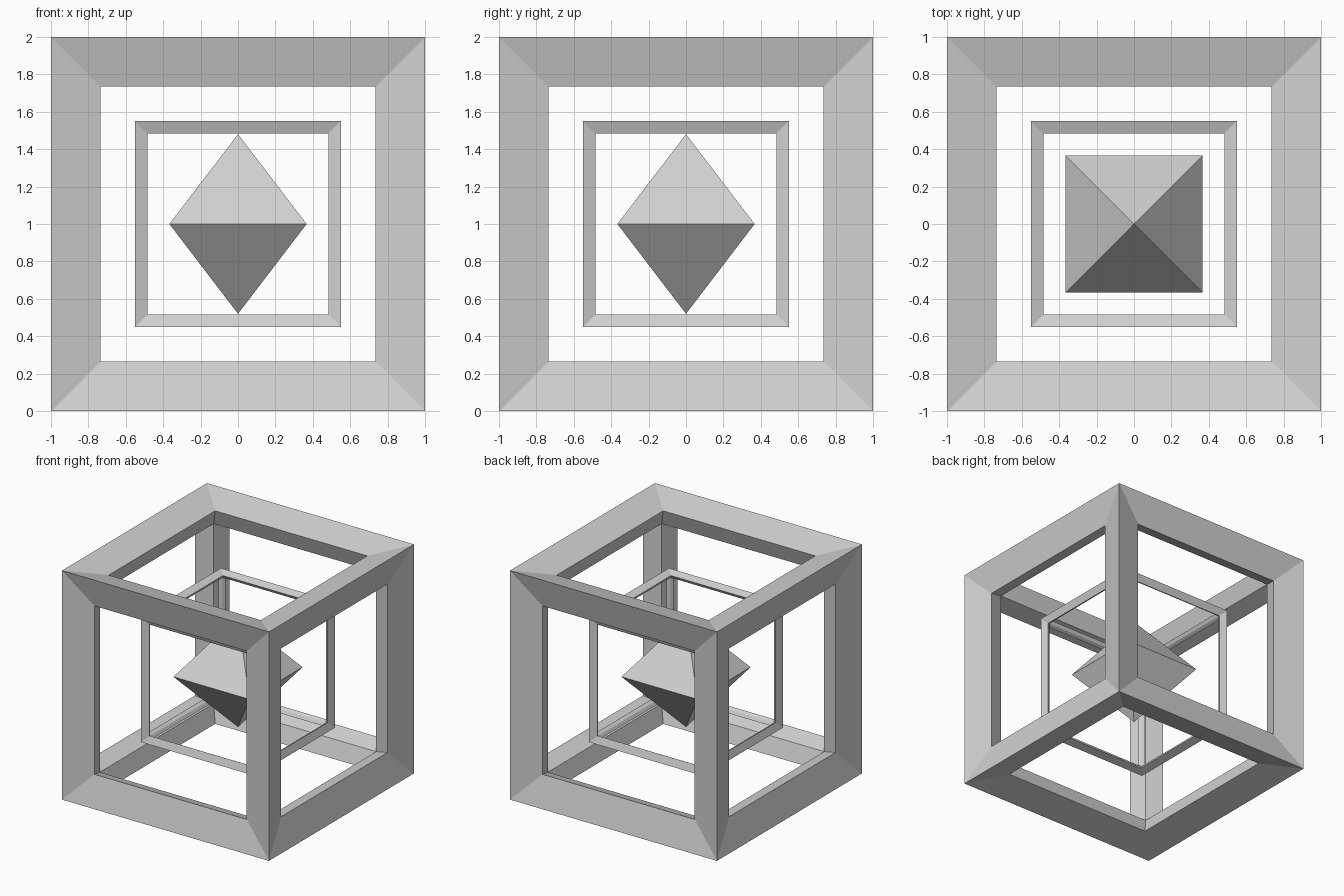
import bpy, bmesh
from itertools import product

if "Cube" in bpy.data.objects:
    bpy.data.objects.remove(bpy.data.objects["Cube"])

grey = bpy.data.materials.new("light_grey")
grey.diffuse_color = (0.64, 0.64, 0.64, 1)
grey.use_nodes = True
grey.node_tree.nodes["Principled BSDF"].inputs["Base Color"].default_value = grey.diffuse_color
CENTRE_Z = 1.0


def finish(bm, name):
    """Turn a bmesh into a flat-shaded grey object centred at CENTRE_Z."""
    bmesh.ops.recalc_face_normals(bm, faces=bm.faces)
    mesh = bpy.data.meshes.new(name)
    bm.to_mesh(mesh)
    bm.free()
    mesh.materials.append(grey)
    obj = bpy.data.objects.new(name, mesh)
    obj.location.z = CENTRE_Z
    bpy.context.collection.objects.link(obj)
    return obj


def cube_frame(name, outer, opening, rim, inner):
    """Twelve mitred beams with a kite section: outer edge, two opening rims, inner edge."""
    bm = bmesh.new()
    corners = {}
    for s in product((-1, 1), repeat=3):
        ring = {"out": bm.verts.new([outer * k for k in s]),
                "in": bm.verts.new([inner * k for k in s])}
        for axis in range(3):  # rim point of the opening facing this axis
            ring[axis] = bm.verts.new([k * (rim if i == axis else opening)
                                       for i, k in enumerate(s)])
        corners[s] = ring
    for axis in range(3):
        a, b = [i for i in range(3) if i != axis]
        section = ("out", a, "in", b)
        for s in corners:
            if s[axis] > 0:
                continue
            t = tuple(-k if i == axis else k for i, k in enumerate(s))
            p, q = corners[s], corners[t]
            for k in range(4):
                m, n = section[k], section[(k + 1) % 4]
                bm.faces.new((p[m], p[n], q[n], q[m]))
    return finish(bm, name)


# Outer and inner open cubes
cube_frame("outer_frame", 1.0, 0.735, 0.93, 0.785)
cube_frame("inner_frame", 0.55, 0.485, 0.527, 0.50)

# Floating double pyramid in the middle
bm = bmesh.new()
r, h = 0.367, 0.48
base = [bm.verts.new((x * r, y * r, 0)) for x, y in ((-1, -1), (1, -1), (1, 1), (-1, 1))]
for z in (h, -h):
    tip = bm.verts.new((0, 0, z))
    for i in range(4):
        bm.faces.new((base[i], base[(i + 1) % 4], tip))
finish(bm, "core_crystal")
